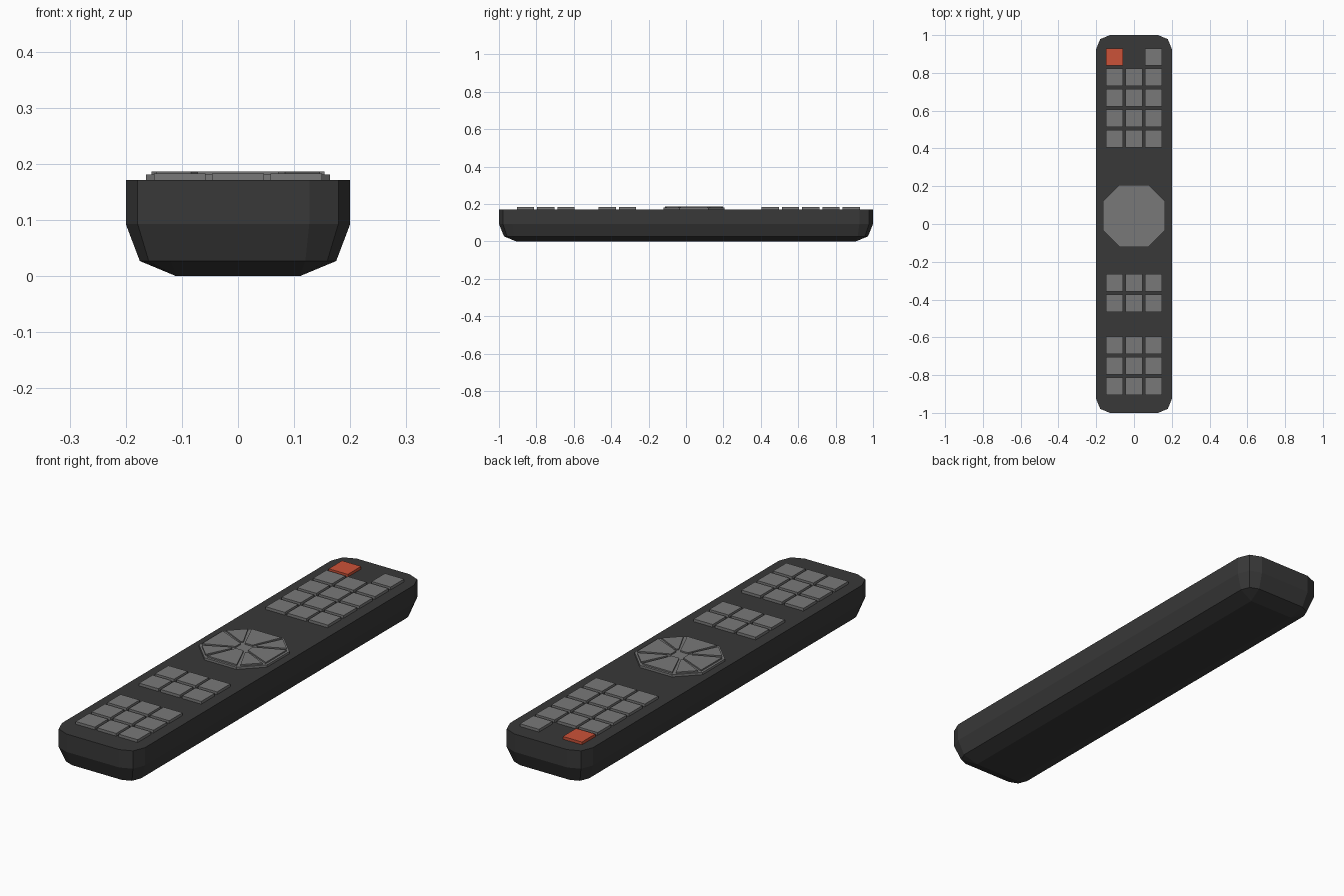
import bpy, bmesh
from mathutils import Vector

if "Cube" in bpy.data.objects:
    bpy.data.objects.remove(bpy.data.objects["Cube"])


def material(name, rgb):
    m = bpy.data.materials.new(name)
    m.diffuse_color = (*rgb, 1)
    m.use_nodes = True
    m.node_tree.nodes["Principled BSDF"].inputs["Base Color"].default_value = m.diffuse_color
    return m


DARK = material("dark_plastic", (0.04, 0.04, 0.04))
GREY = material("grey_rubber", (0.19, 0.19, 0.19))
RED = material("red_rubber", (0.60, 0.085, 0.04))


def loft(name, rings, mat):
    """Solid skinned through rings given as (outline points, z)."""
    bm = bmesh.new()
    loops = [[bm.verts.new((x, y, z)) for x, y in pts] for pts, z in rings]
    for a, b in zip(loops, loops[1:]):
        n = len(a)
        for i in range(n):
            j = (i + 1) % n
            bm.faces.new((a[i], a[j], b[j], b[i]))
    bm.faces.new(loops[0][::-1])
    bm.faces.new(loops[-1])
    bmesh.ops.remove_doubles(bm, verts=bm.verts, dist=0.0005)
    bmesh.ops.recalc_face_normals(bm, faces=bm.faces)
    me = bpy.data.meshes.new(name)
    bm.to_mesh(me)
    bm.free()
    ob = bpy.data.objects.new(name, me)
    bpy.context.collection.objects.link(ob)
    me.materials.append(mat)
    return ob


def rounded(hx, hy, c):
    """Rectangle whose corners are cut by two facets of size c."""
    k = 0.29 * c
    q = [(hx, hy - c), (hx - k, hy - k), (hx - c, hy)]
    left = [(-x, y) for x, y in q[::-1]]
    return q + left + [(-x, -y) for x, y in q] + [(-x, -y) for x, y in left]


# body: straight upper wall, tapering belly
loft("body", [(rounded(0.11, 0.908, 0.0), 0.0),
              (rounded(0.175, 0.973, 0.055), 0.027),
              (rounded(0.2, 1.0, 0.073), 0.093),
              (rounded(0.2, 1.0, 0.073), 0.171)], DARK)


# rows of square buttons
def button(name, x, y, mat):
    def sq(h):
        return [(x + h, y + h), (x - h, y + h), (x - h, y - h), (x + h, y - h)]
    loft(name, [(sq(0.046), 0.165), (sq(0.046), 0.183)], mat)


PITCH = 0.1035
groups = {"number": (0.776, 4), "media": (-0.312, 2), "function": (-0.641, 3)}
for label, (y0, rows) in groups.items():
    for r in range(rows):
        for c in (-1, 0, 1):
            button(f"{label}_button", c * PITCH, y0 - r * 0.1085, GREY)
button("power_button", -PITCH, 0.884, RED)
button("source_button", PITCH, 0.884, GREY)

# navigation pad: octagonal base with four raised arrow keys
CY, A, B = 0.043, 0.164, 0.077
octagon = [(A, B), (B, A), (-B, A), (-A, B), (-A, -B), (-B, -A), (B, -A), (A, -B)]
loft("navigation_base", [([(x, y + CY) for x, y in octagon], z) for z in (0.165, 0.181)], GREY)
wedge = [Vector(p) for p in ((0.03, -0.018), (0.154, -0.072), (0.154, 0.072), (0.03, 0.018))]
corner = [Vector(p) for p in ((0.04, 0.032), (0.146, 0.084), (0.084, 0.146), (0.032, 0.04))]
for i in range(4):
    for name, shape in (("arrow_key", wedge), ("corner_key", corner)):
        pts = []
        for p in shape:
            x, y = p
            for _ in range(i):
                x, y = -y, x
            pts.append((x, y + CY))
        loft(name, [(pts, 0.178), (pts, 0.187)], GREY)
